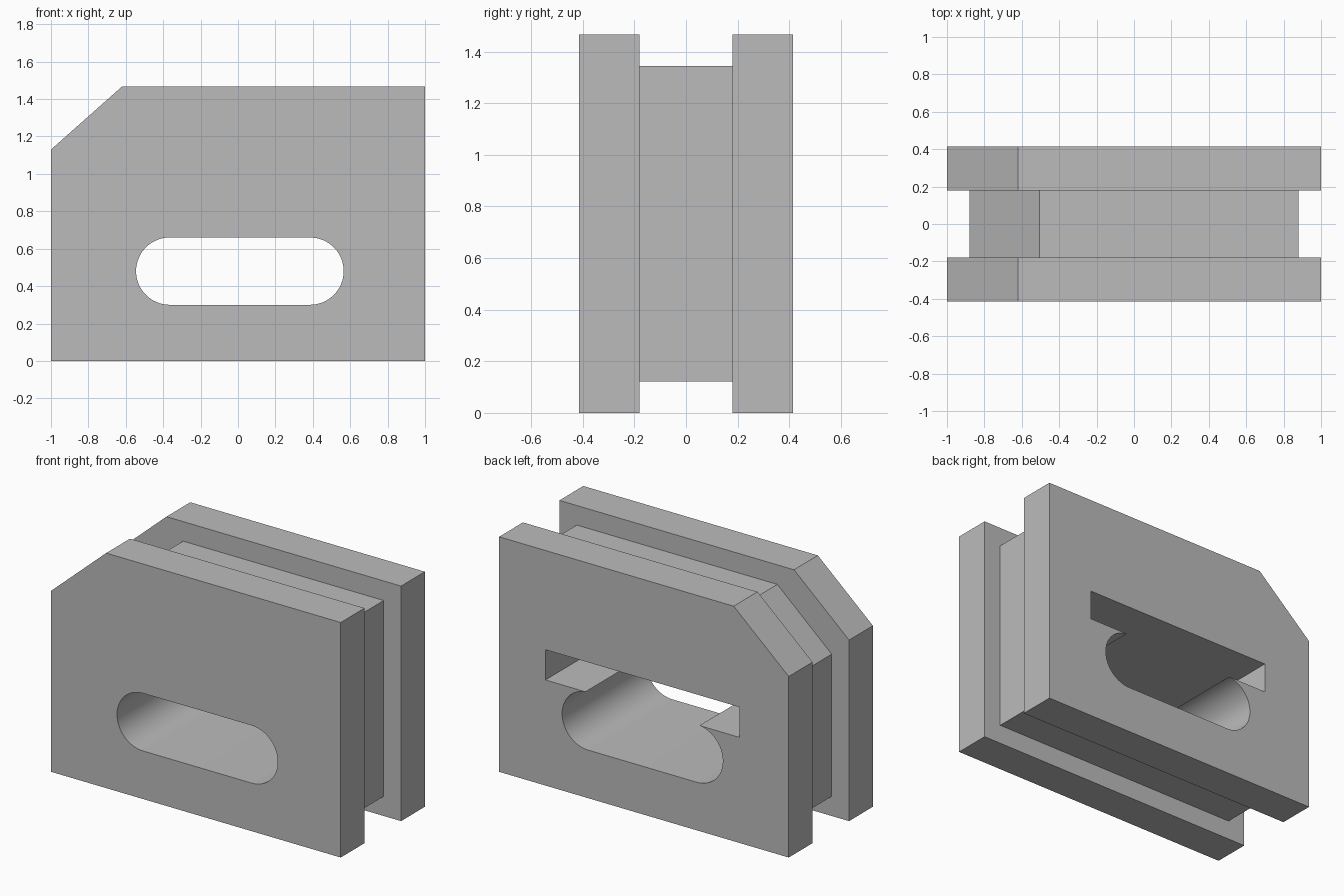
import bpy
import math

cube = bpy.data.objects.get("Cube")
if cube:
    bpy.data.objects.remove(cube, do_unlink=True)

grey = bpy.data.materials.new("plain grey")
grey.use_nodes = True
grey.diffuse_color = (0.5, 0.5, 0.5, 1)
grey.node_tree.nodes["Principled BSDF"].inputs["Base Color"].default_value = grey.diffuse_color


def prism(name, outline, y0, y1):
    """Extrude a counter-clockwise x-z outline from y0 (front) to y1 (back)."""
    n = len(outline)
    verts = [(x, y, z) for y in (y0, y1) for x, z in outline]
    faces = [list(range(n)), list(range(2 * n - 1, n - 1, -1))]
    faces += [[i, i + n, (i + 1) % n + n, (i + 1) % n] for i in range(n)]
    mesh = bpy.data.meshes.new(name)
    mesh.from_pydata(verts, [], faces)
    mesh.materials.append(grey)
    obj = bpy.data.objects.new(name, mesh)
    bpy.context.collection.objects.link(obj)
    return obj


def combine(target, tool, operation):
    """Apply a boolean and discard the tool object."""
    mod = target.modifiers.new(operation, "BOOLEAN")
    mod.operation = operation
    mod.solver = "EXACT"
    mod.object = tool
    bpy.ops.object.select_all(action="DESELECT")
    bpy.context.view_layer.objects.active = target
    target.select_set(True)
    bpy.ops.object.modifier_apply(modifier=mod.name)
    bpy.data.objects.remove(tool, do_unlink=True)


def plate_outline(half, bottom, top, corner_x, corner_z):
    """Rectangle with its upper corner on the -x side cut off."""
    return [(-half, bottom), (half, bottom), (half, top), (corner_x, top), (-half, corner_z)]


def slot_outline(cx, cz, straight, radius, steps=32):
    """Rounded slot made of two half circles."""
    points = []
    for side, start in ((1, -math.pi / 2), (-1, math.pi / 2)):
        for i in range(steps + 1):
            a = start + math.pi * i / steps
            points.append((cx + side * straight + radius * math.cos(a), cz + radius * math.sin(a)))
    return points


DEPTH = 0.415
CORE = 0.18

# Recessed core with a flange plate on each side
block = prism("grooved_block", plate_outline(0.88, 0.122, 1.345, -0.505, 1.01), -CORE - 0.1, CORE + 0.1)
flange = plate_outline(1, 0, 1.467, -0.62, 1.13)
for y0, y1 in ((-DEPTH, -CORE), (CORE, DEPTH)):
    combine(block, prism("flange", flange, y0, y1), "UNION")

# Rounded slot through everything
combine(block, prism("slot_cutter", slot_outline(0.01, 0.48, 0.375, 0.18), -1, 1), "DIFFERENCE")

# Rectangular pocket above the slot, open at the back only
pocket = [(-0.66, 0.659), (0.68, 0.659), (0.68, 0.848), (-0.66, 0.848)]
combine(block, prism("pocket_cutter", pocket, -DEPTH + 0.06, 1), "DIFFERENCE")

bpy.ops.object.shade_smooth_by_angle(angle=math.radians(20))
